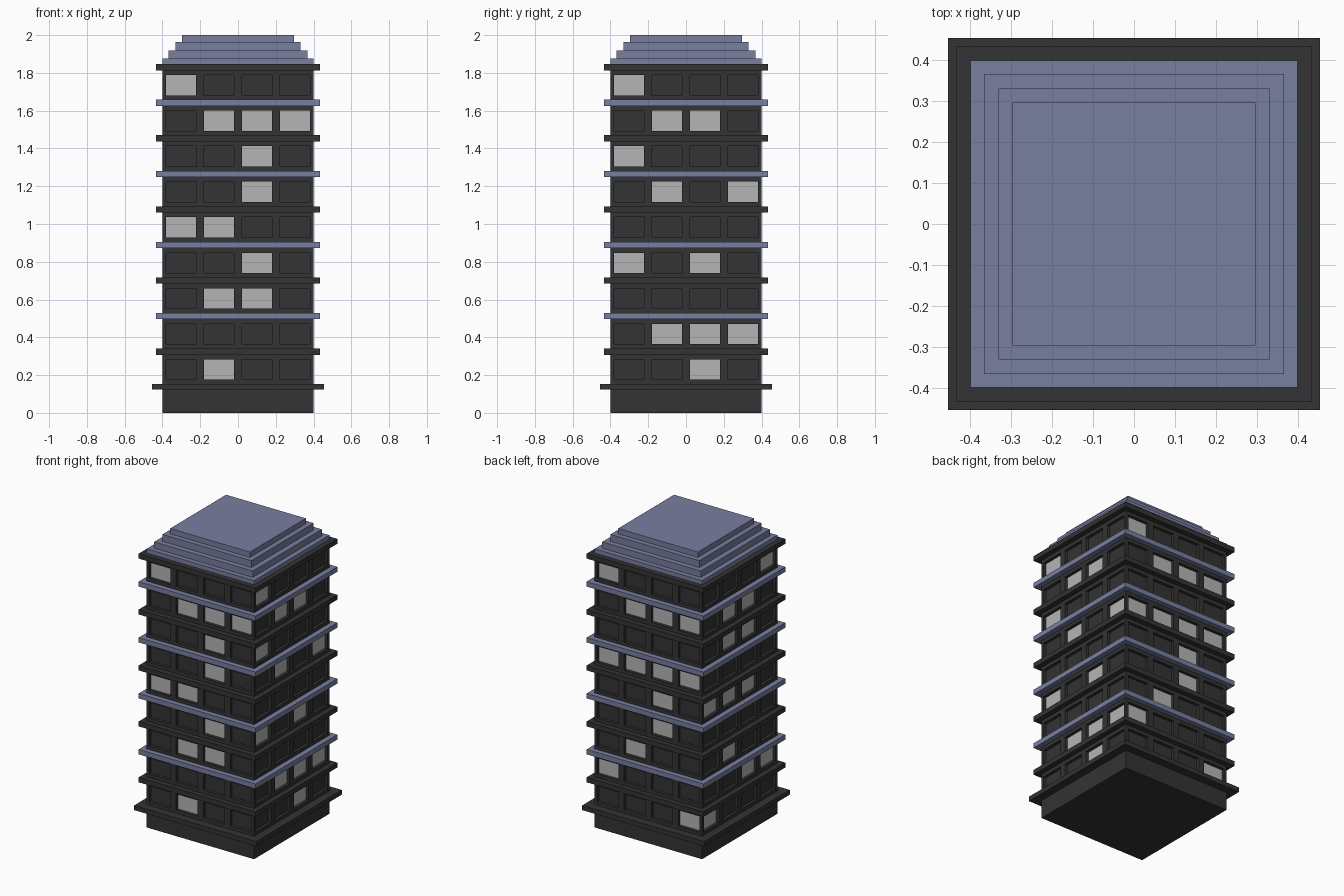
import bpy, bmesh
from mathutils import Matrix, Vector
from math import pi

if "Cube" in bpy.data.objects:
    bpy.data.objects.remove(bpy.data.objects["Cube"])


def material(name, rgb):
    m = bpy.data.materials.new(name)
    m.diffuse_color = (*rgb, 1)
    m.use_nodes = True
    m.node_tree.nodes["Principled BSDF"].inputs["Base Color"].default_value = m.diffuse_color
    return m


DARK = material("dark_wall", (0.033, 0.033, 0.033))
BLUE = material("blue_trim", (0.19, 0.21, 0.35))
LIT = material("lit_pane", (0.46, 0.46, 0.46))


def finish(name, bm, *mats):
    me = bpy.data.meshes.new(name)
    bm.to_mesh(me)
    bm.free()
    for m in mats:
        me.materials.append(m)
    ob = bpy.data.objects.new(name, me)
    bpy.context.collection.objects.link(ob)


def slab(name, half, z0, z1, mat):
    bm = bmesh.new()
    bmesh.ops.create_cube(bm, size=1, matrix=Matrix.Translation((0, 0, (z0 + z1) / 2))
                          @ Matrix.Diagonal((2 * half, 2 * half, z1 - z0, 1)))
    finish(name, bm, mat)


FLOORS, BASE, STEP = 9, 0.138, 0.1882
HALF, RECESS = 0.40, 0.02

# Lit window columns per floor, bottom to top, seen left to right from outside
LIT_COLUMNS = [
    ["1", "", "12", "2", "01", "2", "2", "123", "0"],        # front
    ["2", "123", "", "02", "", "13", "0", "12", "0"],        # right
    ["3", "0", "1", "2", "2", "0123", "", "123", "0"],       # back
    ["0", "23", "1", "", "012", "", "12", "12", "3"],        # left
]

# Tower walls: a grid on each side with the window cells pushed inwards
xs = [-HALF]
for c in (-0.302, -0.101, 0.101, 0.302):
    xs += [c - 0.079, c + 0.079]
xs.append(HALF)
zs = [0]
for f in range(FLOORS):
    zs += [BASE + f * STEP + 0.038, BASE + f * STEP + 0.145]
zs.append(1.84)

bm = bmesh.new()
for side, rows in enumerate(LIT_COLUMNS):
    rot = Matrix.Rotation(side * pi / 2, 4, 'Z')

    def quad(pts, mat=0):
        face = bm.faces.new([bm.verts.new(rot @ Vector(p)) for p in pts])
        face.material_index = mat

    for i in range(len(xs) - 1):
        for j in range(len(zs) - 1):
            a, b, lo, hi = xs[i], xs[i + 1], zs[j], zs[j + 1]
            rim = [(a, -HALF, lo), (b, -HALF, lo), (b, -HALF, hi), (a, -HALF, hi)]
            if i % 2 and j % 2:
                pane = [(x, -HALF + RECESS, z) for x, y, z in rim]
                quad(pane, int(str(i // 2) in rows[j // 2]))
                for k in range(4):
                    n = (k + 1) % 4
                    quad([rim[k], rim[n], pane[n], pane[k]])
            else:
                quad(rim)
for z, s in ((0, -1), (1.84, 1)):
    bm.faces.new([bm.verts.new((x * HALF, y * HALF * s, z))
                  for x, y in ((-1, -1), (1, -1), (1, 1), (-1, 1))])
bmesh.ops.remove_doubles(bm, verts=bm.verts, dist=1e-4)
finish("tower_walls", bm, DARK, LIT)

# Ledges: a wide one above the base, then alternating colours per floor
slab("base_ledge", 0.455, 0.123, 0.154, DARK)
for f in range(1, FLOORS + 1):
    z = BASE + f * STEP - 0.002
    slab(f"floor_ledge_{f}", 0.435, z - 0.0165, z + 0.0165, DARK if f % 2 else BLUE)

# Stepped roof
z = 1.84
for n, (half, top) in enumerate([(0.40, 1.875), (0.367, 1.918), (0.331, 1.964), (0.297, 2.0)]):
    slab(f"roof_tier_{n + 1}", half, z, top, BLUE)
    z = top
